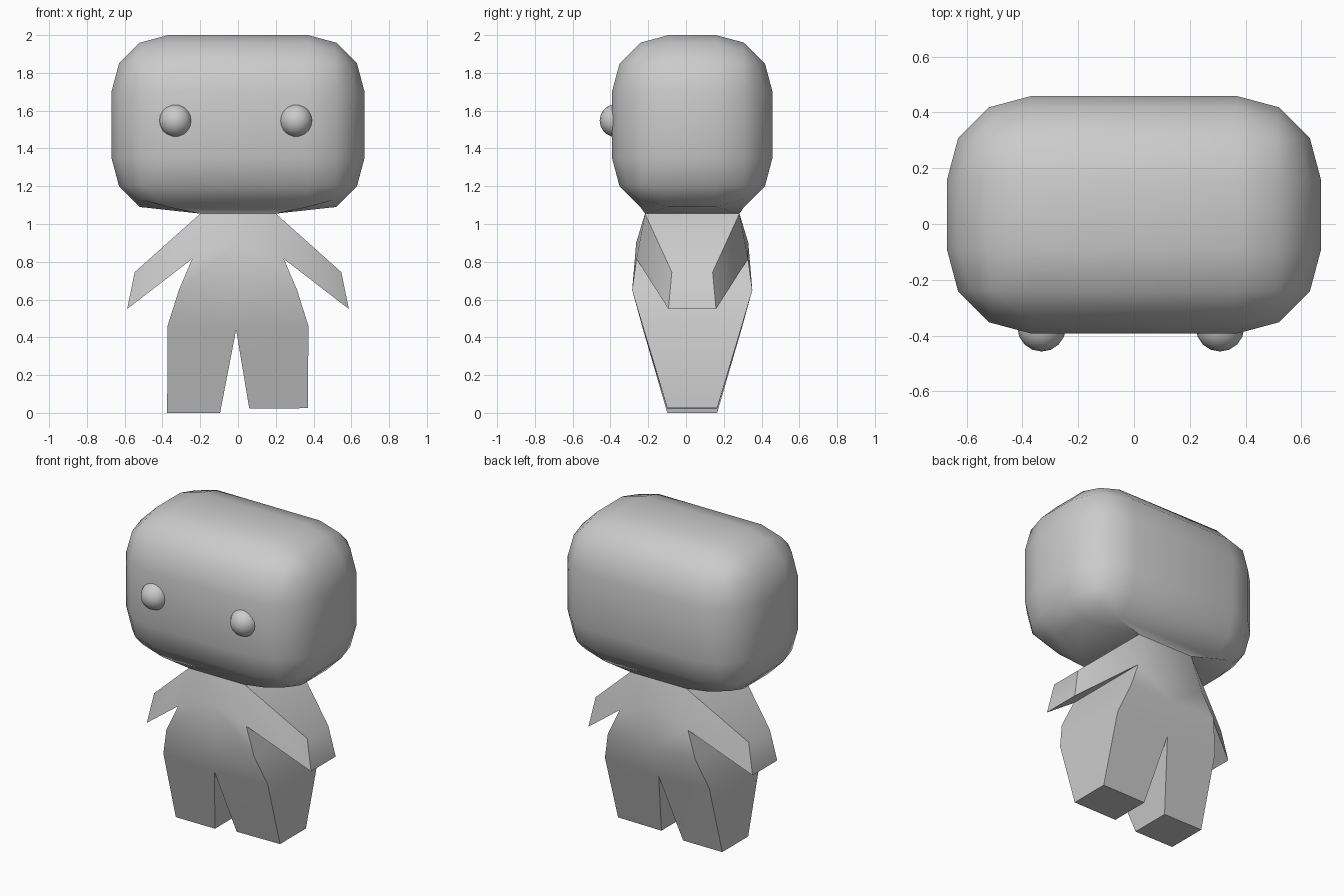
import bpy, bmesh
from math import radians
from mathutils import Matrix

if "Cube" in bpy.data.objects:
    bpy.data.objects.remove(bpy.data.objects["Cube"])

YC = 0.033  # depth centre of head and body


def finish(bm, name):
    bmesh.ops.recalc_face_normals(bm, faces=bm.faces[:])
    mesh = bpy.data.meshes.new(name)
    bm.to_mesh(mesh)
    bm.free()
    mesh.shade_smooth()
    mesh.set_sharp_from_angle(angle=radians(38))
    obj = bpy.data.objects.new(name, mesh)
    bpy.context.collection.objects.link(obj)
    return obj


bm = bmesh.new()

# Head: rounded box
bmesh.ops.create_cube(bm, size=1, matrix=Matrix.Translation((0, YC, 1.525))
                      @ Matrix.Diagonal((1.34, 0.85, 0.95, 1)))
bmesh.ops.bevel(bm, geom=bm.edges[:], offset=0.3, segments=3, profile=0.5,
                affect='EDGES')

# Neck opening: the bottom face is reshaped and removed
low = [f for f in bm.faces if all(v.co.z < 1.06 for v in f.verts)]
for v in {v for f in low for v in f.verts}:
    v.co = (0.2 if v.co.x > 0 else -0.2,
            YC + (0.25 if v.co.y > YC else -0.25), 1.055)
bmesh.ops.delete(bm, geom=low, context='FACES_ONLY')

# Body outline: x, z, half depth, for both sides, then the middle and feet
points = {'chest': (0, 0.9, 0.297), 'belly': (0, 0.65, 0.318),
          'crotch': (-0.01, 0.44, 0.26),
          'toe_in_r': (0.06, 0.022, 0.132), 'toe_out_r': (0.37, 0.025, 0.132),
          'toe_in_l': (-0.095, 0.0, 0.132), 'toe_out_l': (-0.375, 0.0, 0.132)}
for side, s in (('r', 1), ('l', -1)):
    points.update({'neck_' + side: (s * 0.2, 1.055, 0.25),
                   'pit_' + side: (s * 0.243, 0.815, 0.295),
                   'waist_' + side: (s * 0.313, 0.65, 0.318),
                   'hip_' + side: (s * 0.373, 0.46, 0.262),
                   'hand_top_' + side: (s * 0.547, 0.745, 0.108),
                   'hand_low_' + side: (s * 0.587, 0.55, 0.126)})

panels = [('neck_l', 'chest', 'neck_r')]
for s in 'rl':
    panels += [('neck_' + s, 'chest', 'pit_' + s),
               ('neck_' + s, 'pit_' + s, 'hand_low_' + s, 'hand_top_' + s),
               ('chest', 'belly', 'waist_' + s, 'pit_' + s),
               ('belly', 'crotch', 'hip_' + s, 'waist_' + s),
               ('crotch', 'toe_in_' + s, 'toe_out_' + s, 'hip_' + s)]

front = {k: bm.verts.new((x, YC - d, z)) for k, (x, z, d) in points.items()}
back = {k: bm.verts.new((x, YC + d, z)) for k, (x, z, d) in points.items()}
count = {}
for p in panels:
    bm.faces.new([front[k] for k in p])
    bm.faces.new([back[k] for k in reversed(p)])
    for a, b in zip(p, p[1:] + p[:1]):
        count.setdefault(frozenset((a, b)), []).append((a, b))

# Side walls along the outline, leaving the neck open
for key, uses in count.items():
    if len(uses) == 1 and key != frozenset(('neck_l', 'neck_r')):
        a, b = uses[0]
        bm.faces.new((front[a], back[a], back[b], front[b]))

bmesh.ops.remove_doubles(bm, verts=bm.verts[:], dist=0.001)
finish(bm, 'head_and_body')

# Eyes
for name, x in (('left_eye', -0.331), ('right_eye', 0.308)):
    bm = bmesh.new()
    bmesh.ops.create_uvsphere(bm, u_segments=16, v_segments=10, radius=0.087,
                              matrix=Matrix.Translation((x, -0.37, 1.547)))
    finish(bm, name)
